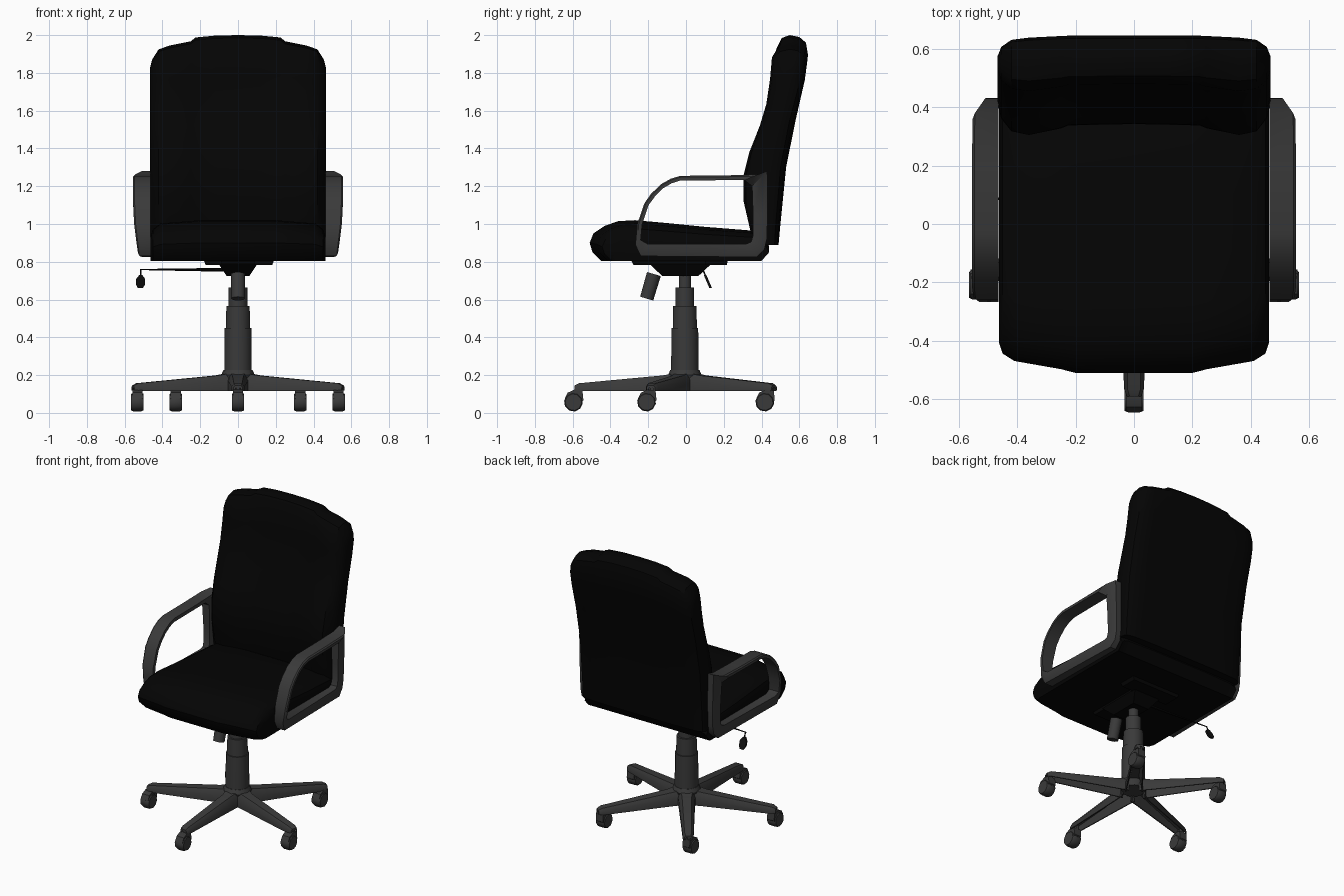
import bpy, bmesh, math
from mathutils import Vector

if "Cube" in bpy.data.objects:
    bpy.data.objects.remove(bpy.data.objects["Cube"])


def material(name, value):
    m = bpy.data.materials.new(name)
    m.diffuse_color = (value, value, value, 1)
    m.use_nodes = True
    m.node_tree.nodes["Principled BSDF"].inputs["Base Color"].default_value = m.diffuse_color
    return m


BLACK = material("black upholstery", 0.0013)
GREY = material("dark grey plastic", 0.042)
DARK = material("black metal", 0.006)
CY = -0.006  # column centre in y


def loft(name, rings, mat, closed=False, angle=35):
    """Skin equal-length point rings; cap the ends unless closed."""
    bm = bmesh.new()
    vs = [[bm.verts.new(p) for p in r] for r in rings]
    n = len(vs[0])
    for i in range(len(vs) if closed else len(vs) - 1):
        a, b = vs[i], vs[(i + 1) % len(vs)]
        for j in range(n):
            k = (j + 1) % n
            bm.faces.new((a[j], a[k], b[k], b[j]))
    if not closed:
        bm.faces.new(vs[0])
        bm.faces.new(vs[-1])
    bmesh.ops.recalc_face_normals(bm, faces=bm.faces)
    me = bpy.data.meshes.new(name)
    bm.to_mesh(me)
    bm.free()
    ob = bpy.data.objects.new(name, me)
    bpy.context.collection.objects.link(ob)
    me.materials.append(mat)
    bpy.ops.object.select_all(action='DESELECT')
    ob.select_set(True)
    bpy.context.view_layer.objects.active = ob
    bpy.ops.object.shade_smooth_by_angle(angle=math.radians(angle))
    return ob


def tube(name, stops, mat, n=16):
    """Round part through (point, radius) stops along one straight axis."""
    axis = (Vector(stops[-1][0]) - Vector(stops[0][0])).normalized()
    u = axis.orthogonal().normalized()
    v = axis.cross(u)
    turns = [2 * math.pi * (i + 0.5) / n for i in range(n)]
    return loft(name, [[Vector(p) + r * (u * math.cos(t) + v * math.sin(t)) for t in turns]
                       for p, r in stops], mat)


def box(name, x0, x1, y0, y1, z0, z1, mat, taper=1.0):
    """Block whose bottom is scaled by taper."""
    cx, cy = (x0 + x1) / 2, (y0 + y1) / 2
    q = [(x0, y0), (x1, y0), (x1, y1), (x0, y1)]
    low = [(cx + (x - cx) * taper, cy + (y - cy) * taper, z0) for x, y in q]
    return loft(name, [low, [(x, y, z1) for x, y in q]], mat)


def both_sides(half):
    """Mirror stations given from the outside edge to the centre."""
    return [(-s[0],) + s[1:] for s in half] + [s for s in reversed(half) if s[0] > 0]


# Backrest: side profile (y, z) carried across the width
back_profile = [(0.36, 0.89), (0.49, 0.89), (0.50, 1.0), (0.53, 1.3), (0.58, 1.55), (0.63, 1.78),
                (0.645, 1.9), (0.635, 1.96), (0.60, 1.99), (0.55, 2.0), (0.49, 1.985),
                (0.455, 1.93), (0.445, 1.8), (0.425, 1.65), (0.39, 1.52), (0.335, 1.38),
                (0.305, 1.26), (0.305, 1.12), (0.335, 0.99)]
# x, front fullness, rear fullness, height factor above z = 1.5
back_stations = both_sides([(0.467, 0.15, 0.35, 0.64), (0.455, 0.55, 0.65, 0.74), (0.42, 0.90, 0.87, 0.85),
                            (0.36, 1.0, 0.94, 0.89), (0.25, 0.82, 0.99, 0.935), (0.225, 0.74, 1.0, 0.975),
                            (0.12, 0.72, 1.0, 0.995), (0.0, 0.70, 1.0, 1.0)])


def back_ring(x, front, rear, high):
    ring = []
    for y, z in back_profile:
        mid = 0.43 + max(0, z - 1.2) * 0.15
        k = front if y < mid else rear
        ring.append((x, mid + (y - mid) * k, z if z < 1.5 else 1.5 + (z - 1.5) * high))
    return ring


loft("backrest", [back_ring(*s) for s in back_stations], BLACK)

# Seat cushion: side profile carried across the width
seat_profile = [(-0.45, 0.805), (-0.495, 0.85), (-0.51, 0.90), (-0.49, 0.95), (-0.43, 0.99),
                (-0.36, 1.015), (-0.27, 1.02), (-0.1, 1.005), (0.1, 0.985), (0.35, 0.965),
                (0.42, 0.94), (0.44, 0.88), (0.40, 0.805)]
# x, length factor, upper height factor
seat_stations = both_sides([(0.462, 0.80, 0.60), (0.45, 0.87, 0.78), (0.41, 0.92, 0.92),
                            (0.25, 0.975, 0.98), (0.2, 1.0, 1.0), (0.0, 1.0, 1.0)])
loft("seat_cushion", [[(x, y * k if y < 0 else y, 0.805 + (z - 0.805) * h)
                       for y, z in seat_profile] for x, k, h in seat_stations], BLACK)

# Armrests: closed loops, outer and inner outline in (y, z), and outer x
arm_outer = [(-0.24, 0.83), (-0.268, 0.89), (-0.258, 1.0), (-0.22, 1.11), (-0.185, 1.16), (-0.13, 1.212),
             (-0.08, 1.24), (-0.03, 1.255), (0.2, 1.257), (0.38, 1.262), (0.43, 1.28), (0.432, 1.05),
             (0.428, 0.92), (0.415, 0.865), (0.375, 0.825)]
arm_inner = [(-0.205, 0.895), (-0.24, 0.915), (-0.232, 1.0), (-0.198, 1.10), (-0.165, 1.145), (-0.12, 1.19),
             (-0.075, 1.216), (-0.03, 1.23), (0.2, 1.232), (0.31, 1.232), (0.35, 1.20), (0.355, 1.05),
             (0.355, 0.94), (0.345, 0.905), (0.32, 0.895)]
arm_wide = [0.53, 0.537, 0.55, 0.555, 0.555, 0.555, 0.555, 0.555, 0.555, 0.553, 0.518, 0.512, 0.51, 0.51, 0.515]
for side, label in ((-1, "left"), (1, "right")):
    rings = []
    for (yo, zo), (yi, zi), wide in zip(arm_outer, arm_inner, arm_wide):
        rings.append([(side * 0.464, yo, zo), (side * (wide - 0.008), yo, zo),
                      (side * wide, yo * 0.7 + yi * 0.3, zo * 0.7 + zi * 0.3),
                      (side * wide, yi, zi), (side * 0.464, yi, zi)])
    loft(label + "_armrest", rings, GREY, closed=True)

# Tilt mechanism under the seat
box("mounting_plate", -0.18, 0.19, 0.10, 0.22, 0.782, 0.806, BLACK, 0.95)
box("mounting_bar", -0.09, 0.09, -0.29, 0.16, 0.784, 0.806, BLACK, 0.95)
box("tilt_housing", -0.10, 0.10, -0.19, 0.13, 0.725, 0.785, BLACK, 0.6)
tube("tension_knob", [((0, -0.208, 0.605), 0.036), ((0, -0.17, 0.735), 0.038)], GREY, 12)
tube("lever_rod", [((0, 0.06, 0.757), 0.011), ((-0.22, 0.07, 0.758), 0.008),
                   ((-0.52, 0.09, 0.759), 0.003)], BLACK, 6)
tube("lever_drop", [((-0.515, 0.09, 0.757), 0.004), ((-0.515, 0.11, 0.71), 0.004)], DARK, 6)
# flat paddle hanging from the lever
paddle = [(-0.008, 0.0), (0.008, 0.0), (0.024, 0.3), (0.022, 0.75), (0.01, 1.0), (-0.015, 1.0), (-0.026, 0.7),
          (-0.024, 0.3)]
loft("lever_handle", [[(-0.515 + x, 0.10 + 0.03 * t + o, 0.73 - 0.07 * t) for x, t in paddle]
                      for o in (-0.006, 0.008)], DARK)

# Gas lift column
tube("piston", [((0, CY, 0.60), 0.032), ((0, CY, 0.74), 0.032)], GREY)
tube("upper_sleeve", [((0, CY, 0.55), 0.05), ((0, CY, 0.665), 0.05)], GREY)
tube("middle_sleeve", [((0, CY, 0.44), 0.065), ((0, CY, 0.565), 0.063)], GREY)
tube("lower_sleeve", [((0, CY, 0.15), 0.075), ((0, CY, 0.45), 0.072)], GREY)
tube("base_hub", [((0, CY, 0.15), 0.075), ((0, CY, 0.20), 0.09), ((0, CY, 0.228), 0.078)], GREY, 10)

# Five-spoke base with casters
for i in range(5):
    a = math.radians(-90 + 72 * i)
    d, s = Vector((math.cos(a), math.sin(a), 0)), Vector((-math.sin(a), math.cos(a), 0))
    c = Vector((0, CY, 0))

    def section(r, low, top, z0, z1):
        """Channel section, hollow underneath."""
        zm = z0 + (z1 - z0) * 0.6
        half = [(low - 0.007, z0), (low, z0), (low, zm), (top, z1)]
        roof = [(-top + 0.004, z1 - 0.012), (top - 0.004, z1 - 0.012)]
        pts = half + [(-w, z) for w, z in reversed(half)] + roof
        return [c + d * r + s * w + Vector((0, 0, z)) for w, z in pts]

    n = str(i + 1)
    loft("base_leg_" + n, [section(0.05, 0.055, 0.04, 0.115, 0.21), section(0.12, 0.05, 0.03, 0.115, 0.198),
                           section(0.56, 0.034, 0.022, 0.115, 0.157),
                           section(0.585, 0.024, 0.015, 0.118, 0.145)], GREY)
    p = c + d * 0.56
    tube("caster_stem_" + n, [(p + Vector((0, 0, 0.06)), 0.02), (p + Vector((0, 0, 0.14)), 0.02)], GREY, 8)
    w = p + Vector((0, -0.03, 0.057))
    # wheel and the hood above it
    tube("caster_wheel_" + n, [(w + Vector((-0.033, 0, 0)), 0.044), (w + Vector((-0.02, 0, 0)), 0.05),
                               (w + Vector((0.02, 0, 0)), 0.05), (w + Vector((0.033, 0, 0)), 0.044)], GREY, 10)
    hood = [(-0.045, 0.02), (-0.03, 0.05), (0.005, 0.066), (0.048, 0.06), (0.053, 0.01), (0.02, -0.02)]
    loft("caster_hood_" + n, [[w + Vector((x, y, z)) for y, z in hood] for x in (-0.027, 0.027)], GREY)
